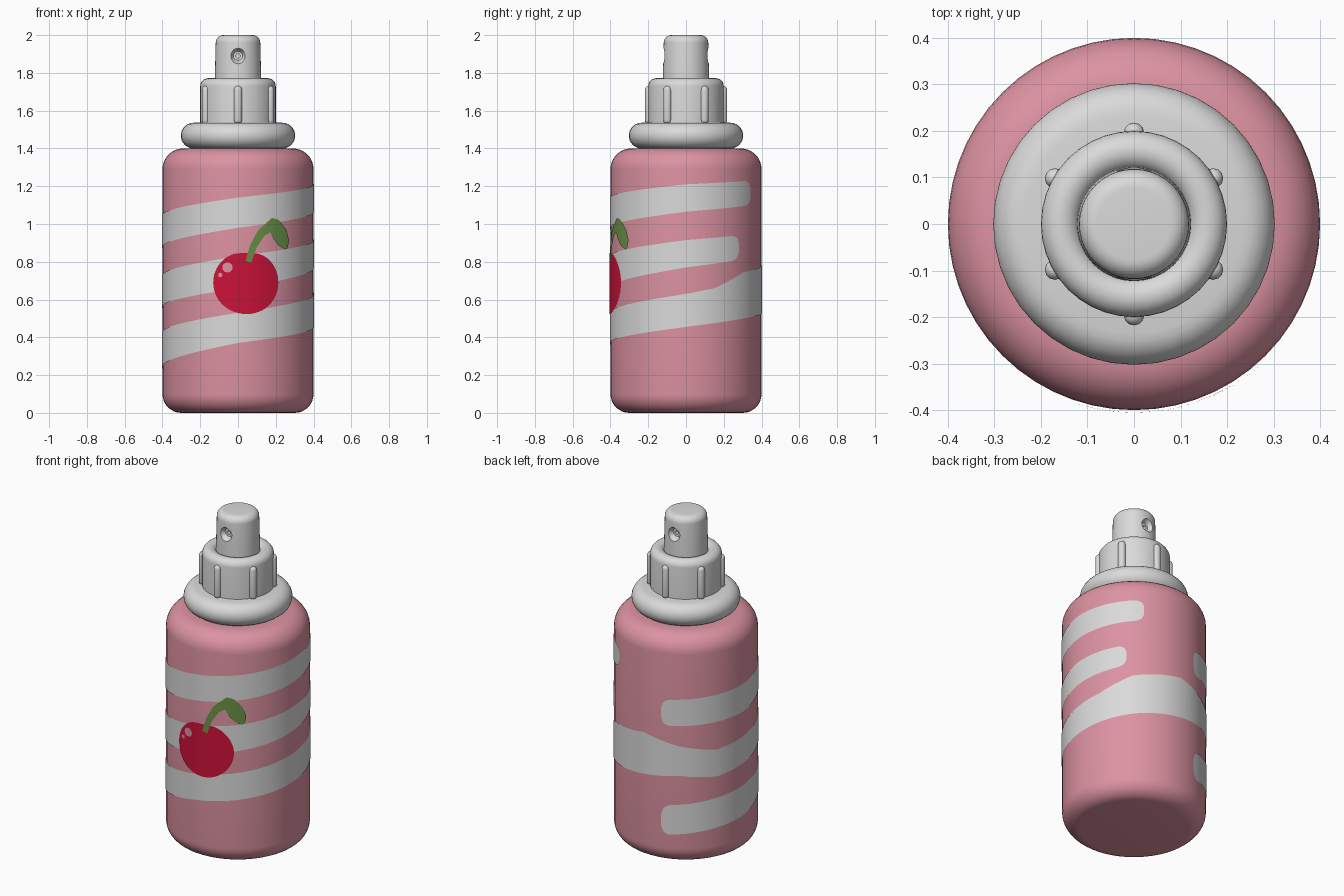
import bpy, bmesh
from math import sin, cos, pi, radians, degrees, sqrt, exp, hypot
from mathutils import Vector

cube = bpy.data.objects.get("Cube")
if cube:
    bpy.data.objects.remove(cube, do_unlink=True)

R = 0.4  # bottle radius


def material(name, rgb):
    m = bpy.data.materials.new(name)
    m.use_nodes = True
    m.diffuse_color = (*rgb, 1)
    m.node_tree.nodes["Principled BSDF"].inputs["Base Color"].default_value = (*rgb, 1)
    return m


pink = material("pink", (0.72, 0.29, 0.36))
white = material("soft white", (0.71, 0.70, 0.70))
red = material("cherry red", (0.60, 0.006, 0.04))
green = material("leaf green", (0.14, 0.28, 0.06))


def add_object(name, bm, mat):
    mesh = bpy.data.meshes.new(name)
    bm.to_mesh(mesh)
    bm.free()
    mesh.materials.append(mat)
    ob = bpy.data.objects.new(name, mesh)
    bpy.context.collection.objects.link(ob)
    return ob


def smooth(ob, angle=40):
    bpy.ops.object.select_all(action='DESELECT')
    ob.select_set(True)
    bpy.context.view_layer.objects.active = ob
    bpy.ops.object.shade_smooth_by_angle(angle=radians(angle))


def arc(cx, cz, r, start, end, n=8):
    steps = [radians(start + (end - start) * i / n) for i in range(n + 1)]
    return [(cx + r * cos(a), cz + r * sin(a)) for a in steps]


def lathe(name, profile, mat, segments, loc=(0, 0, 0)):
    """Spin a (radius, height) profile round z."""
    bm = bmesh.new()
    verts = [bm.verts.new((r, 0, z)) for r, z in profile]
    edges = [bm.edges.new(pair) for pair in zip(verts, verts[1:])]
    bmesh.ops.spin(bm, geom=verts + edges, cent=(0, 0, 0), axis=(0, 0, 1),
                   angle=2 * pi, steps=segments, use_duplicate=False)
    bmesh.ops.remove_doubles(bm, verts=bm.verts, dist=1e-5)
    bmesh.ops.recalc_face_normals(bm, faces=bm.faces)
    ob = add_object(name, bm, mat)
    ob.location = loc
    smooth(ob)
    return ob


def wrapped_plate(name, rows, mat, lift):
    """Wrap a grid of (arc length, height) points round the bottle."""
    bm = bmesh.new()
    grid = [[bm.verts.new(((R + lift) * sin(u / R), -(R + lift) * cos(u / R), z))
             for u, z in row] for row in rows]
    for a, b in zip(grid, grid[1:]):
        for i in range(len(a) - 1):
            bm.faces.new((a[i], b[i], b[i + 1], a[i + 1]))
    bmesh.ops.remove_doubles(bm, verts=bm.verts, dist=1e-5)
    bm.normal_update()
    for f in bm.faces:
        c = f.calc_center_median()
        if f.normal.dot(Vector((c.x, c.y, 0))) < 0:
            f.normal_flip()
    ob = add_object(name, bm, mat)
    smooth(ob, 60)
    return ob


def lerp_table(table, t):
    for a, b in zip(table, table[1:]):
        if t <= b[0]:
            k = (t - a[0]) / (b[0] - a[0])
            return [p + (q - p) * k for p, q in zip(a[1:], b[1:])]
    return table[-1][1:]


def stripe(name, table):
    """Table of (degrees, lower edge, upper edge), with rounded ends."""
    first, last = table[0][0], table[-1][0]
    n = int((last - first) / 1.5)
    rows = []
    for i in range(n + 1):
        deg = first + (last - first) * i / n
        low, high = lerp_table(table, deg)
        t = min((deg - first) / 8, (last - deg) / 8, 1)
        half = (high - low) / 2 * (0.4 + 0.6 * sqrt(max(0, 1 - (1 - t) ** 2)))
        mid = (low + high) / 2
        rows.append([(R * radians(deg), mid - half), (R * radians(deg), mid + half)])
    wrapped_plate(name, rows, white, 0.003)


def ribbon(name, path, mat, lift):
    """Table of (t, u, z, half width) swept into a flat band."""
    n = 24
    pts = [lerp_table(path, i / n) for i in range(n + 1)]
    rows = []
    for i, (u, z, w) in enumerate(pts):
        a, b = pts[max(i - 1, 0)], pts[min(i + 1, n)]
        du, dz = b[0] - a[0], b[1] - a[1]
        d = hypot(du, dz)
        rows.append([(u - dz / d * w * k / 3, z + du / d * w * k / 3)
                     for k in range(-3, 4)])
    wrapped_plate(name, rows, mat, lift)


def blob(name, u0, z0, ru, rz, mat, lift, notch=0.0):
    """Flat oval, with an optional dent at the top."""
    rows = []
    for i in range(65):
        a = 2 * pi * i / 64
        s = 1 - notch * exp(-((a - pi / 2) / 0.35) ** 2)
        rows.append([(u0 + ru * s * cos(a) * k / 8, z0 + rz * s * sin(a) * k / 8)
                     for k in range(9)])
    wrapped_plate(name, rows, mat, lift)


# Bottle body
lathe("bottle_body", [(0, 0)] + arc(0.3, 0.1, 0.1, -90, 0)
      + arc(0.29, 1.29, 0.11, 0, 90) + [(0, 1.4)], pink, 56)

# Painted spiral stripes
stripe("upper_stripe", [(-165, 0.85, 1.01), (-90, 0.875, 1.045), (0, 0.98, 1.14),
                        (90, 1.065, 1.21), (148, 1.10, 1.23)])
stripe("lower_stripe", [(-165, 0.18, 0.36), (-90, 0.24, 0.425), (0, 0.37, 0.53),
                        (90, 0.455, 0.63), (112, 0.475, 0.66), (139, 0.5, 0.745),
                        (180, 0.53, 0.785), (210, 0.55, 0.73), (240, 0.53, 0.695),
                        (270, 0.56, 0.725), (360, 0.66, 0.83), (450, 0.77, 0.915),
                        (494, 0.81, 0.94)])

# Painted cherry with stalk, leaf and highlights
blob("cherry", 0.045, 0.69, 0.177, 0.167, red, 0.005, 0.07)
ribbon("cherry_stalk", [(0, 0.055, 0.80, 0.016), (0.3, 0.08, 0.88, 0.018),
                        (0.6, 0.125, 0.955, 0.022), (1, 0.2, 1.005, 0.032)], green, 0.006)
ribbon("cherry_leaf", [(0, 0.175, 1.025, 0.012), (0.15, 0.193, 1.0, 0.037),
                       (0.5, 0.232, 0.945, 0.047), (0.8, 0.258, 0.9, 0.036),
                       (1, 0.272, 0.868, 0.008)], green, 0.007)
blob("cherry_highlight", -0.055, 0.77, 0.027, 0.026, pink, 0.007)
blob("small_highlight", -0.093, 0.73, 0.011, 0.012, pink, 0.007)

# Collar and screw cap
lathe("collar", [(0, 1.395), (0.25, 1.395)] + arc(0.235, 1.468, 0.068, -75, 90, 12)
      + [(0.18, 1.54), (0, 1.54)], white, 40)
lathe("screw_cap", [(0, 1.5), (0.2, 1.5)] + arc(0.158, 1.73, 0.042, 0, 180, 12)
      + [(0.118, 1.69), (0, 1.69)], white, 40)

# Grip ribs
for i in range(6):
    a = radians(30 + 60 * i)
    lathe(f"grip_rib_{i + 1}", arc(0, 1.55, 0.022, -90, 0, 4) + arc(0, 1.71, 0.022, 0, 90, 4),
          white, 12, (0.196 * cos(a), 0.196 * sin(a), 0))

# Spray nozzle with a stepped hole in front and back
nozzle = lathe("spray_nozzle", [(0, 1.68), (0.124, 1.68), (0.122, 1.8)]
               + arc(0.078, 1.96, 0.04, 0, 90) + [(0, 2.0)], white, 40)
for side in (-1, 1):
    cutter = lathe("hole_cutter", [(0, 0.06), (0.011, 0.06), (0.011, 0.09), (0.024, 0.09),
                                   (0.042, 0.12), (0.046, 0.14), (0, 0.14)], white, 20,
                   (0, 0, 1.89))
    cutter.rotation_euler.x = side * pi / 2
    cutter.hide_render = True
    mod = nozzle.modifiers.new("hole", 'BOOLEAN')
    mod.operation = 'DIFFERENCE'
    mod.solver = 'EXACT'
    mod.object = cutter
    bpy.context.view_layer.update()
    bpy.context.view_layer.objects.active = nozzle
    bpy.ops.object.modifier_move_to_index(modifier=mod.name, index=0)
    bpy.ops.object.modifier_apply(modifier=mod.name)
    bpy.data.objects.remove(cutter, do_unlink=True)
smooth(nozzle)
